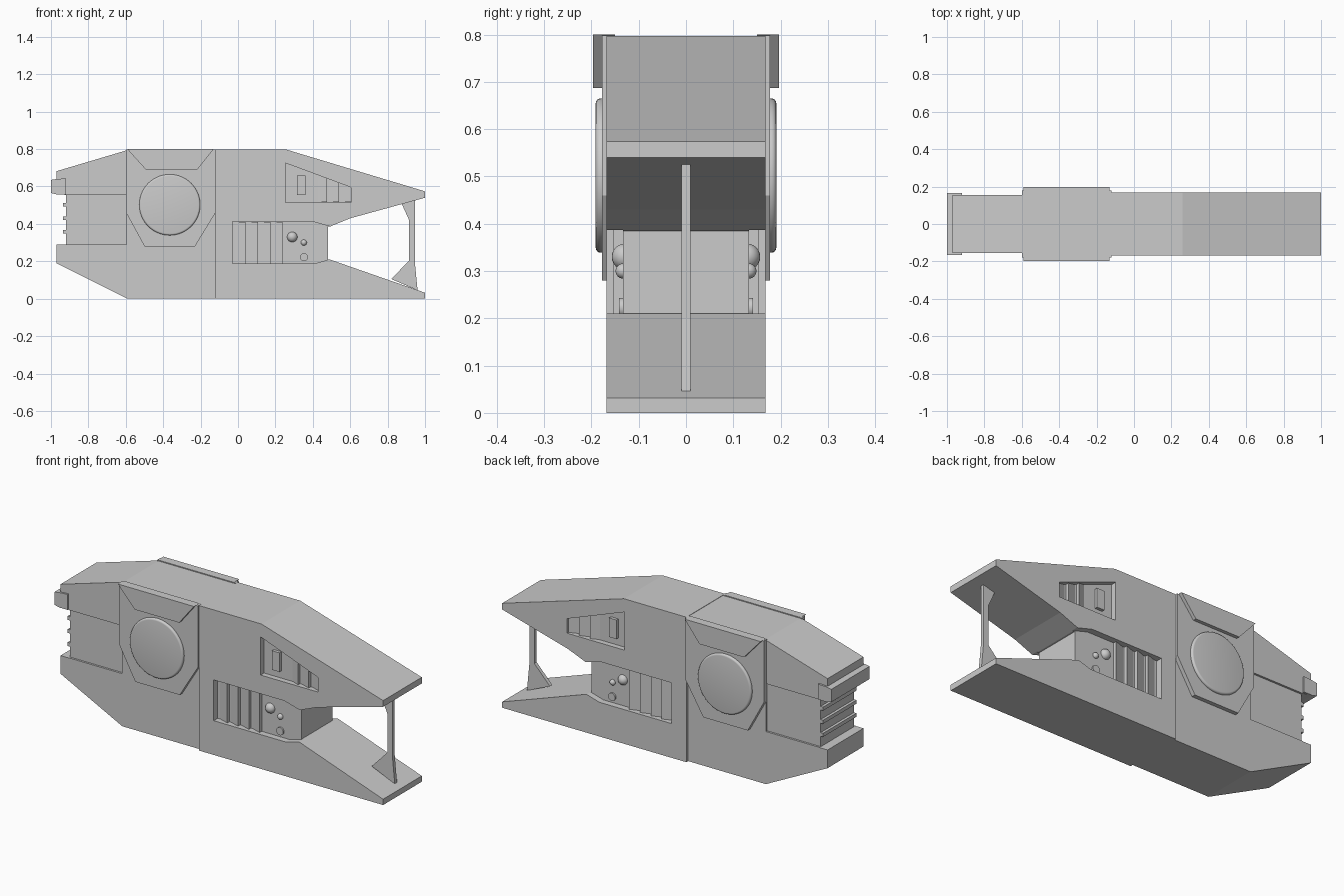
import bpy, bmesh, math
from mathutils import Matrix

if "Cube" in bpy.data.objects:
    bpy.data.objects.remove(bpy.data.objects["Cube"])


def make(name, bm):
    bmesh.ops.recalc_face_normals(bm, faces=bm.faces)
    me = bpy.data.meshes.new(name)
    bm.to_mesh(me)
    bm.free()
    ob = bpy.data.objects.new(name, me)
    bpy.context.collection.objects.link(ob)
    return ob


def prism(name, pts, y0, y1):
    """Extrude an (x, z) outline from y0 to y1."""
    bm = bmesh.new()
    face = bm.faces.new([bm.verts.new((x, y0, z)) for x, z in pts])
    ext = bmesh.ops.extrude_face_region(bm, geom=[face])["geom"]
    verts = [v for v in ext if isinstance(v, bmesh.types.BMVert)]
    bmesh.ops.translate(bm, verts=verts, vec=(0, y1 - y0, 0))
    return make(name, bm)


def rect(x0, x1, z0, z1):
    return [(x0, z0), (x1, z0), (x1, z1), (x0, z1)]


def disc(name, x, z, r, y0, y1, seg):
    bm = bmesh.new()
    rot = Matrix.Translation((x, (y0 + y1) / 2, z)) @ Matrix.Rotation(math.pi / 2, 4, 'X')
    bmesh.ops.create_cone(bm, cap_ends=True, segments=seg, radius1=r, radius2=r,
                          depth=abs(y1 - y0), matrix=rot)
    return make(name, bm)


def activate(ob):
    bpy.ops.object.select_all(action='DESELECT')
    ob.select_set(True)
    bpy.context.view_layer.objects.active = ob


def smooth(ob):
    activate(ob)
    bpy.ops.object.shade_smooth_by_angle(angle=math.radians(35))


def cut(ob, pts, y0, y1):
    cutter = prism("cutter", pts, y0, y1)
    mod = ob.modifiers.new("cut", 'BOOLEAN')
    mod.operation, mod.solver, mod.object = 'DIFFERENCE', 'EXACT', cutter
    activate(ob)
    bpy.ops.object.modifier_apply(modifier="cut")
    bpy.data.objects.remove(cutter)


def louvre(name, x0, x1, z0, z1a, z1b, y0, y1):
    """Slanted slat, deep at x0 and proud at x1."""
    bm = bmesh.new()
    rings = []
    for z in ((z0, z0), (z1a, z1b)):
        rings.append([bm.verts.new(c) for c in
                      ((x0, y0, z[0]), (x1, y0, z[1]), (x1, y1, z[1]))])
    a, b = rings
    bm.faces.new(a)
    bm.faces.new(b)
    for i in range(3):
        j = (i + 1) % 3
        bm.faces.new((a[i], a[j], b[j], b[i]))
    return make(name, bm)


# Main hull: wide fork-jawed front and slightly narrower rear
front = prism("front_hull", [
    (-0.12, 0), (1, 0), (1, 0.032), (0.49, 0.21), (0.48, 0.21), (0.48, 0.385),
    (0.49, 0.385), (0.60, 0.43), (1, 0.54), (1, 0.574), (0.26, 0.797),
    (-0.12, 0.797)], -0.168, 0.168)
rear = prism("rear_hull", [
    (-0.12, 0.002), (-0.595, 0.002), (-0.97, 0.19), (-0.97, 0.29), (-0.92, 0.29),
    (-0.92, 0.555), (-0.97, 0.56), (-0.97, 0.682), (-0.59, 0.795),
    (-0.12, 0.795)], -0.156, 0.156)

bay = [(-0.03, 0.188), (0.41, 0.188), (0.485, 0.21), (0.52, 0.21), (0.52, 0.385),
       (0.49, 0.387), (0.40, 0.412), (-0.03, 0.412)]
window = [(0.255, 0.515), (0.605, 0.515), (0.605, 0.595), (0.255, 0.725)]

for s, side in ((-1, "near"), (1, "far")):
    # Recessed bays and rear panel
    cut(front, bay, s * 0.133, s * 0.3)
    cut(front, window, s * 0.138, s * 0.3)
    cut(rear, rect(-0.99, -0.595, 0.291, 0.554), s * 0.145, s * 0.3)

    # Octagonal side plate, overhanging top flange and round cover
    prism(f"side_plate_{side}", [
        (-0.598, 0.798), (-0.12, 0.798), (-0.12, 0.46), (-0.23, 0.28),
        (-0.50, 0.28), (-0.598, 0.46)], s * 0.15, s * 0.178)
    prism(f"top_flange_{side}", [
        (-0.592, 0.80), (-0.13, 0.80), (-0.22, 0.687), (-0.49, 0.687)],
        s * 0.15, s * 0.197)
    cover = disc(f"round_cover_{side}", -0.365, 0.502, 0.163, s * 0.16, s * 0.191, 64)
    bev = cover.modifiers.new("bevel", 'BEVEL')
    bev.width, bev.segments, bev.limit_method = 0.010, 4, 'ANGLE'
    activate(cover)
    bpy.ops.object.modifier_apply(modifier="bevel")
    smooth(cover)

    # Lower bay louvres and knobs
    for i in range(4):
        x = -0.025 + i * 0.066
        louvre(f"bay_louvre_{side}_{i}", x, x + 0.066, 0.189, 0.411, 0.411,
               s * 0.130, s * 0.153)
    for i, (x, z, r, y) in enumerate(((0.29, 0.33, 0.028, 0.129),
                                      (0.352, 0.30, 0.016, 0.133))):
        bm = bmesh.new()
        bmesh.ops.create_uvsphere(bm, u_segments=24, v_segments=12, radius=r,
                                  matrix=Matrix.Translation((x, s * y, z)))
        smooth(make(f"bay_knob_{side}_{i}", bm))
    smooth(disc(f"bay_button_{side}", 0.353, 0.222, 0.021, s * 0.128, s * 0.142, 32))

    # Upper window block and louvres following its sloped top
    prism(f"window_block_{side}", rect(0.315, 0.36, 0.555, 0.66), s * 0.13, s * 0.155)
    top = lambda x: 0.725 - (x - 0.255) * 0.371
    for i, (a, b) in enumerate(((0.42, 0.475), (0.475, 0.54), (0.54, 0.604))):
        louvre(f"window_louvre_{side}_{i}", a, b, 0.516, top(a), top(b),
               s * 0.135, s * 0.157)

# Rear clamp and cooling ribs
prism("rear_clamp", [(-1, 0.565), (-0.97, 0.558), (-0.92, 0.558), (-0.92, 0.643),
                     (-0.97, 0.64), (-1, 0.635)], -0.166, 0.166)
for i, z in enumerate((0.358, 0.430, 0.502)):
    prism(f"rear_rib_{i}", rect(-0.935, -0.91, z - 0.01, z + 0.01), -0.145, 0.145)

# Thin strut between the jaws
prism("jaw_strut", [
    (0.82, 0.105), (0.96, 0.045), (0.945, 0.20), (0.945, 0.527), (0.875, 0.508),
    (0.915, 0.42), (0.915, 0.205)], -0.01, 0.01)
